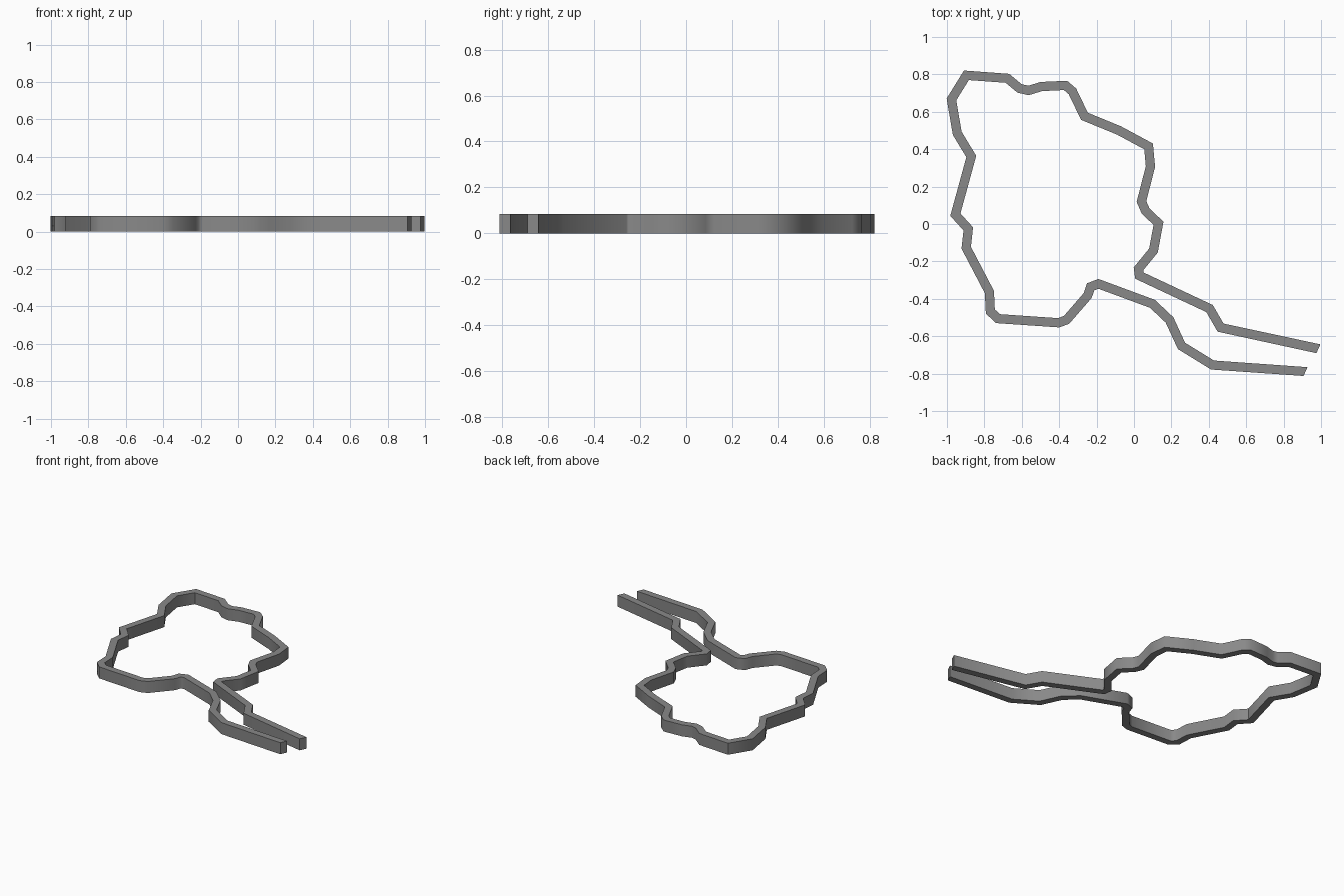
import bpy, bmesh
from mathutils import Vector

if "Cube" in bpy.data.objects:
    bpy.data.objects.remove(bpy.data.objects["Cube"])

HEIGHT, WIDTH = 0.083, 0.049

# Centreline of the winding wall, from the lower open end round to the upper one
PATH = [(.917, -.789), (.42, -.754), (.254, -.652), (.19, -.513), (.099, -.427),
        (-.19, -.32), (-.232, -.336), (-.248, -.383), (-.361, -.513), (-.404, -.528),
        (-.727, -.506), (-.768, -.468), (-.773, -.364), (-.897, -.127), (-.886, -.026),
        (-.955, .05), (-.87, .361), (-.945, .485), (-.976, .666), (-.896, .795),
        (-.677, .779), (-.612, .725), (-.564, .714), (-.495, .735), (-.366, .741),
        (-.329, .709), (-.265, .576), (-.08, .5), (.078, .415), (.088, .307),
        (.04, .12), (.061, .072), (.131, .003), (.104, -.142), (.024, -.24),
        (.029, -.276), (.404, -.452), (.463, -.554), (.986, -.667)]
pts = [Vector(p) for p in PATH]

grey = bpy.data.materials.new("grey")
grey.diffuse_color = (0.25, 0.25, 0.25, 1)
grey.use_nodes = True
grey.node_tree.nodes["Principled BSDF"].inputs["Base Color"].default_value = grey.diffuse_color


def side_offset(i):
    """Mitred half-width vector; the two open ends are cut on a slant."""
    if i in (0, len(pts) - 1):
        v = Vector((.0105, .0235))
        return -v if i == 0 else v
    a = (pts[i] - pts[i - 1]).normalized()
    b = (pts[i + 1] - pts[i]).normalized()
    na, nb = Vector((-a.y, a.x)), Vector((-b.y, b.x))
    m = (na + nb).normalized()
    return m * (WIDTH / 2) / max(m.dot(na), 0.6)


# Rectangular section swept along the path
bm = bmesh.new()
rings = []
for i, p in enumerate(pts):
    o = side_offset(i)
    l, r = p + o, p - o
    rings.append([bm.verts.new((*c, z)) for c, z in
                  ((l, 0), (r, 0), (r, HEIGHT), (l, HEIGHT))])
for a, b in zip(rings, rings[1:]):
    for k in range(4):
        n = (k + 1) % 4
        bm.faces.new((a[k], a[n], b[n], b[k]))
bm.faces.new(rings[0])
bm.faces.new(rings[-1])
bmesh.ops.recalc_face_normals(bm, faces=bm.faces)

mesh = bpy.data.meshes.new("winding_wall")
bm.to_mesh(mesh)
bm.free()
mesh.materials.append(grey)
wall = bpy.data.objects.new("winding_wall", mesh)
bpy.context.collection.objects.link(wall)
bpy.context.view_layer.objects.active = wall
wall.select_set(True)
bpy.ops.object.shade_smooth_by_angle(angle=1.0)
